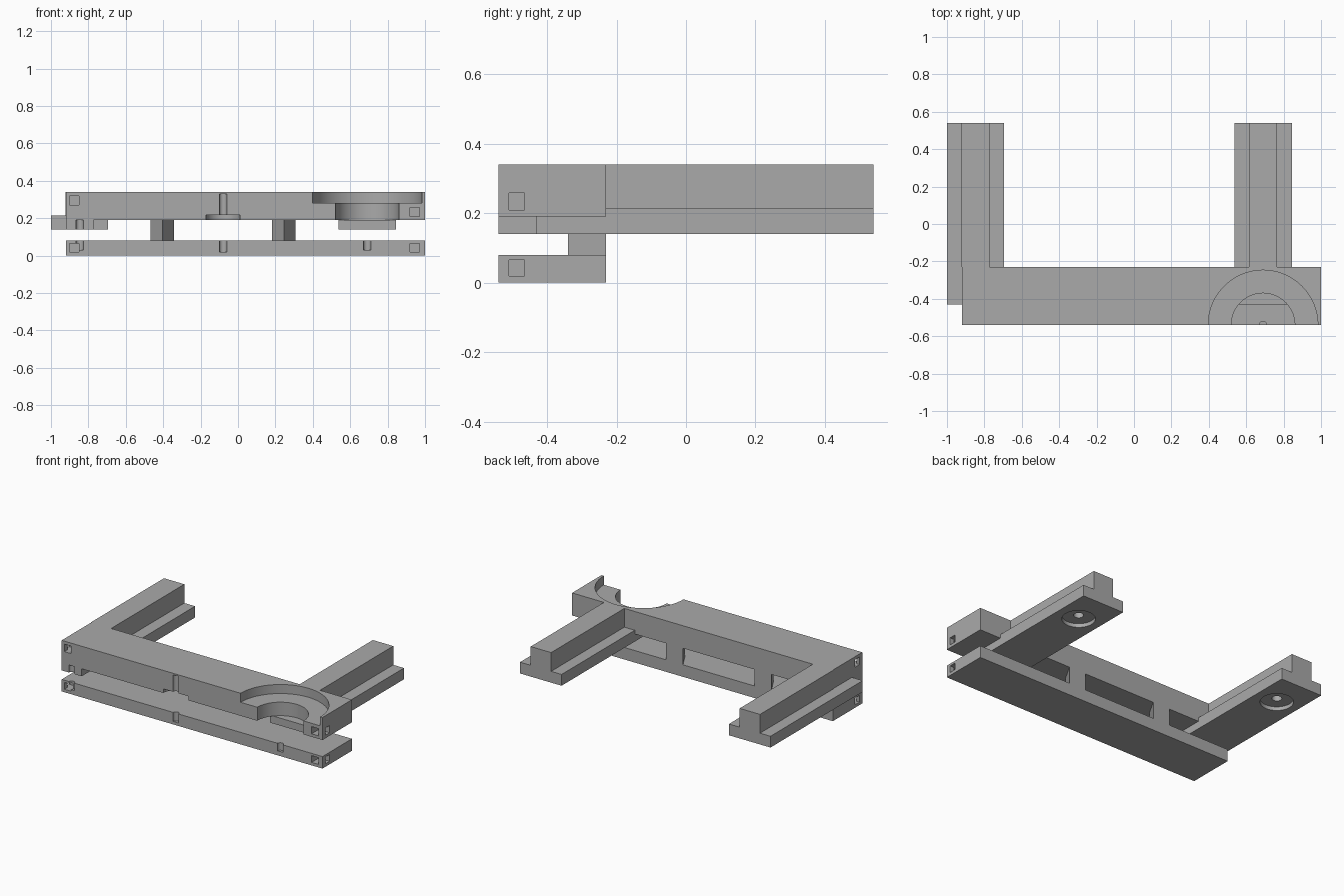
import bpy

if "Cube" in bpy.data.objects:
    bpy.data.objects.remove(bpy.data.objects["Cube"], do_unlink=True)

grey = bpy.data.materials.new("plain grey")
grey.use_nodes = True
grey.diffuse_color = (0.4, 0.4, 0.4, 1)
grey.node_tree.nodes["Principled BSDF"].inputs["Base Color"].default_value = (0.4, 0.4, 0.4, 1)

FRONT, BACK, END = -0.54, -0.23, 0.54


def box(name, x, y, z):
    """Box from (low, high) ranges on each axis."""
    bpy.ops.mesh.primitive_cube_add(size=1)
    ob = bpy.context.object
    ob.name = name
    for v in ob.data.vertices:
        v.co = [sum(r) / 2 + c * (r[1] - r[0]) for r, c in zip((x, y, z), v.co)]
    ob.data.materials.append(grey)
    return ob


def rod(name, x, y, radius, z, sides=64):
    """Upright cylinder between two heights."""
    bpy.ops.mesh.primitive_cylinder_add(vertices=sides, radius=radius, depth=z[1] - z[0],
                                        location=(x, y, sum(z) / 2))
    ob = bpy.context.object
    ob.name = name
    ob.data.materials.append(grey)
    return ob


def carve(target, cutters):
    """Subtract every cutter, bake the result and drop the cutters."""
    for c in cutters:
        c.hide_render = True
        mod = target.modifiers.new("cut", 'BOOLEAN')
        mod.operation, mod.solver, mod.object = 'DIFFERENCE', 'EXACT', c
    graph = bpy.context.evaluated_depsgraph_get()
    mesh = bpy.data.meshes.new_from_object(target.evaluated_get(graph))
    target.modifiers.clear()
    target.data = mesh
    for c in cutters:
        bpy.data.objects.remove(c, do_unlink=True)
    bpy.ops.object.select_all(action='DESELECT')
    target.select_set(True)
    bpy.context.view_layer.objects.active = target
    bpy.ops.object.shade_smooth_by_angle(angle=0.6)


def corner_channel(x, outside, z):
    """Square channel turning the corner from the front to the end face."""
    front = box("cutter", x, (FRONT - 0.1, -0.465), z)
    side = box("cutter", (min(x[0], outside), max(x[1], outside)), (-0.51, -0.465), z)
    return [front, side]


LEFT_HOLE, RIGHT_HOLE = (-0.9, -0.85), (0.92, 0.97)

# Upper beam with stepped round seat, centre notch and corner channels
beam = box("upper_beam", (-0.92, 1), (FRONT, BACK), (0.19, 0.34))
carve(beam, [rod("cutter", 0.69, FRONT, 0.293, (0.28, 0.5), 96),
             rod("cutter", 0.69, FRONT, 0.17, (0.1, 0.4)),
             rod("cutter", -0.08, FRONT, 0.092, (0.1, 0.217)),
             rod("cutter", -0.08, FRONT, 0.02, (0.15, 0.33), 32)]
      + corner_channel(LEFT_HOLE, -1.1, (0.27, 0.32))
      + corner_channel(RIGHT_HOLE, 1.1, (0.21, 0.258)))

# Lower plate with front grooves and corner channels
plate = box("lower_plate", (-0.92, 1), (FRONT, BACK), (0, 0.08))
carve(plate, [rod("cutter", x, FRONT, 0.02, (low, 0.2), 32)
              for x, low in ((-0.847, 0.03), (-0.08, 0.02), (0.69, 0.03))]
      + corner_channel(LEFT_HOLE, -1.1, (0.02, 0.065))
      + corner_channel(RIGHT_HOLE, 1.1, (0.02, 0.065)))

# Stepped rails: wide flange below, narrow web on top, screw recess underneath
for side, x in (("right", -0.848), ("left", 0.69)):
    flange = box(side + "_rail_flange", (x - 0.152, x + 0.154), (-0.43, END), (0.14, 0.215))
    web = box(side + "_rail_web", (x - 0.075, x + 0.075), (BACK, END), (0.215, 0.34))
    carve(flange, [rod("cutter", 0.69, FRONT, 0.17, (0.19, 0.4)),
                   rod("cutter", x, 0.31, 0.1, (0.1, 0.165)),
                   rod("cutter", x, 0.31, 0.03, (0.12, 0.3), 32)])
    carve(web, [rod("cutter", x, 0.31, 0.03, (0.12, 0.28), 32)])

# Foot block under the beam's end, grooved at the front
foot = box("end_foot", (-0.92, -0.773), (FRONT, -0.43), (0.14, 0.19))
carve(foot, [rod("cutter", -0.847, FRONT, 0.02, (0.1, 0.25), 32)])

# Triangular posts joining plate and beam, pointing forward
for name, x in (("right_post", -0.405), ("left_post", 0.245)):
    mesh = bpy.data.meshes.new(name)
    corners = [(x - 0.062, BACK), (x, -0.34), (x + 0.062, BACK)]
    mesh.from_pydata([(a, b, z) for z in (0.08, 0.19) for a, b in corners], [],
                     [(2, 1, 0), (3, 4, 5), (0, 1, 4, 3), (1, 2, 5, 4), (2, 0, 3, 5)])
    mesh.materials.append(grey)
    bpy.context.collection.objects.link(bpy.data.objects.new(name, mesh))
